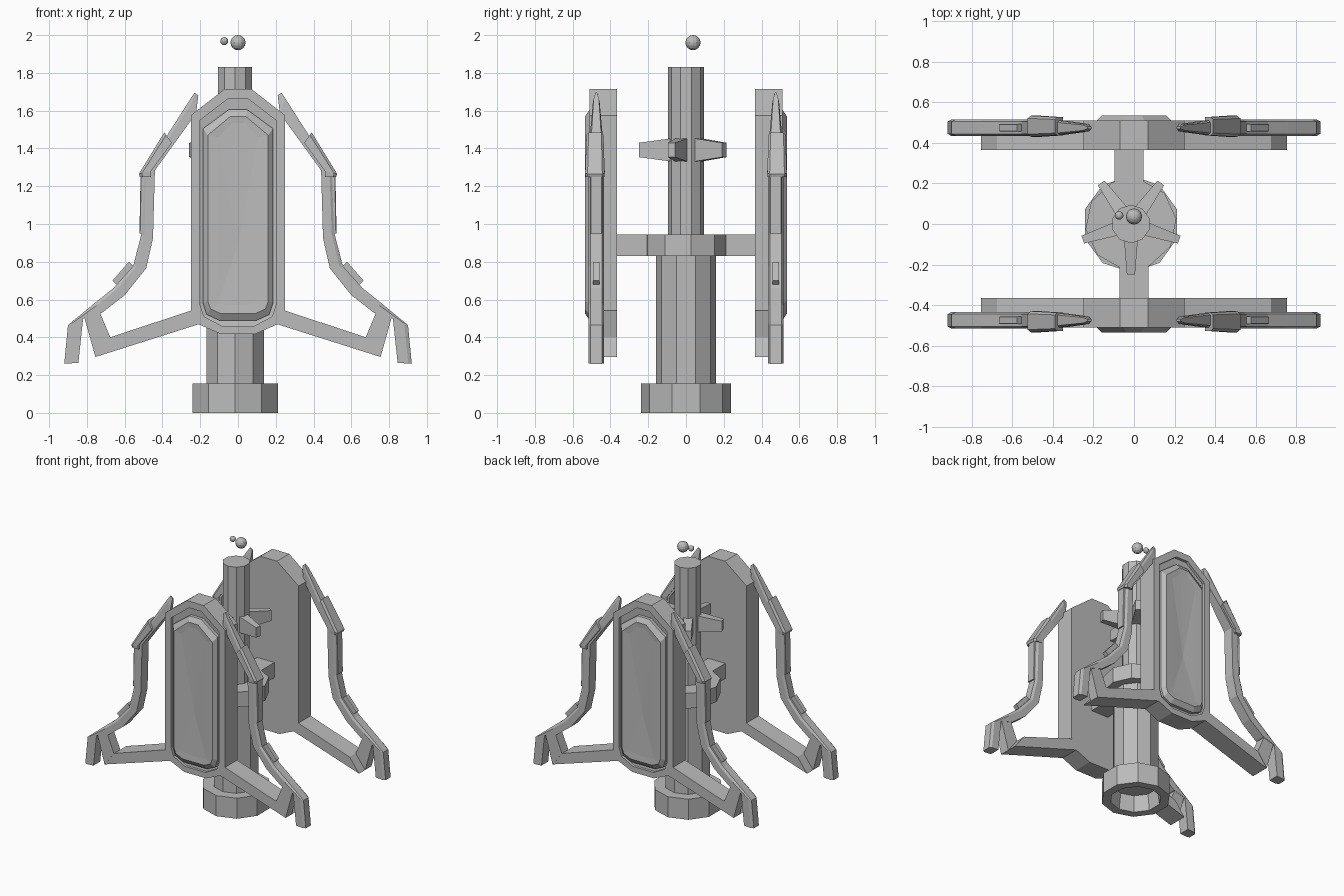
import bpy, bmesh, math
from mathutils import Vector, Matrix

if "Cube" in bpy.data.objects:
    bpy.data.objects.remove(bpy.data.objects["Cube"], do_unlink=True)

# One plain grey metal
grey = bpy.data.materials.new("grey_metal")
grey.use_nodes = True
COLOUR = (0.5, 0.5, 0.5, 1)
grey.diffuse_color = COLOUR
grey.node_tree.nodes["Principled BSDF"].inputs["Base Color"].default_value = COLOUR

AXIS = Vector((-0.015, 0.0, 0.0))


def finish(name, bm):
    bmesh.ops.recalc_face_normals(bm, faces=bm.faces)
    mesh = bpy.data.meshes.new(name)
    bm.to_mesh(mesh)
    bm.free()
    mesh.materials.append(grey)
    obj = bpy.data.objects.new(name, mesh)
    bpy.context.collection.objects.link(obj)
    return obj


def bridge(name, rings, closed=False, cap=True):
    """Skin a list of equal-length point rings."""
    bm = bmesh.new()
    loops = [[bm.verts.new(p) for p in ring] for ring in rings]
    n = len(loops[0])
    pairs = list(zip(loops, loops[1:]))
    if closed:
        pairs.append((loops[-1], loops[0]))
    for a, b in pairs:
        for i in range(n):
            j = (i + 1) % n
            bm.faces.new((a[i], a[j], b[j], b[i]))
    if cap and not closed:
        bm.faces.new(loops[0])
        bm.faces.new(loops[-1])
    return finish(name, bm)


def circle(r, z, sides=10, turn=0.0):
    return [AXIS + Vector((r * math.sin(turn + math.tau * i / sides),
                           r * math.cos(turn + math.tau * i / sides), z))
            for i in range(sides)]


def prism(name, outline, y0, y1, sx, sy):
    return bridge(name, [[(sx * x, sy * y, z) for x, z in outline] for y in (y0, y1)])


def limb(name, stations, mid, sx, sy, chamfer=0.25):
    """Loft through (outer, inner, half depth) stations, chamfered on the outside."""
    rings = []
    for outer, inner, h in stations:
        o, i = Vector(outer), Vector(inner)
        s = o.lerp(i, chamfer)
        c = h * (1 - chamfer)
        section = [(o, -c), (o, c), (s, h), (i, h), (i, -h), (s, -h)]
        rings.append([(sx * p.x, sy * (mid + d), p.y) for p, d in section])
    return bridge(name, rings)


# Central column, hollow foot and collar
bridge("base_ring", [circle(0.238, 0), circle(0.238, 0.155),
                     circle(0.155, 0.155), circle(0.175, 0)], closed=True)
bridge("lower_column", [circle(0.16, 0.12), circle(0.16, 0.84)])
bridge("collar", [circle(0.225, 0.83, turn=0.2), circle(0.225, 0.945, turn=0.2)])
bridge("upper_column", [circle(0.095, 0.94), circle(0.095, 1.83)])

# Five tapered spokes around the mast
for k in range(5):
    a = -math.pi / 2 + math.tau * k / 5
    rot = Matrix.Rotation(a, 3, 'Z')
    rings = []
    for r, w, h in ((0.05, 0.036, 0.065), (0.25, 0.02, 0.038)):
        rings.append([AXIS + rot @ Vector((r, sw * w, 1.392 + sh * h))
                      for sw, sh in ((-1, -1), (1, -1), (1, 1), (-1, 1))])
    bridge("spoke", rings)

# Floating spheres
for name, pos, r in (("large_sphere", (0, 0.037, 1.96), 0.04),
                     ("small_sphere", (-0.073, 0.042, 1.968), 0.021)):
    bm = bmesh.new()
    bmesh.ops.create_uvsphere(bm, u_segments=12, v_segments=8, radius=r,
                              matrix=Matrix.Translation(pos))
    finish(name, bm)

# Half outlines of the shield, from top centre to bottom centre, with depth
EDGE = [(0.07, 1.715), (0.25, 1.575), (0.25, 0.545), (0.222, 0.475), (0.09, 0.417)]
RIM = [(0.05, 1.665), (0.2, 1.55), (0.2, 0.57), (0.18, 0.51), (0.085, 0.46)]
ROOT = [(0.05, 1.605), (0.185, 1.505), (0.185, 0.58), (0.165, 0.52), (0.1, 0.49)]
SHOULDER = [(0.04, 1.57), (0.16, 1.47), (0.16, 0.59), (0.145, 0.55), (0.09, 0.525)]
PANEL = [(0.03, 1.535), (0.105, 1.46), (0.105, 0.6), (0.095, 0.58), (0.04, 0.57)]
LAYERS = [(EDGE, 0.365), (EDGE, 0.51), (RIM, 0.51), (RIM, 0.49), (ROOT, 0.485),
          (ROOT, 0.51), (SHOULDER, 0.534), (PANEL, 0.53)]

# Curved side limb: outer point, inner point, half depth
LIMB = [((0.92, 0.26), (0.845, 0.265), 0.04), ((0.9, 0.465), (0.82, 0.5), 0.04),
        ((0.76, 0.58), (0.72, 0.53), 0.04), ((0.66, 0.66), (0.6, 0.623), 0.04),
        ((0.555, 0.777), (0.486, 0.766), 0.04), ((0.512, 0.945), (0.45, 0.925), 0.04),
        ((0.5, 1.257), (0.44, 1.284), 0.04), ((0.386, 1.453), (0.345, 1.415), 0.036),
        ((0.25, 1.665), (0.222, 1.585), 0.018), ((0.23, 1.695), (0.21, 1.68), 0.006)]
ARMOUR = [((0.39, 1.485), (0.35, 1.43), 0.045), ((0.525, 1.265), (0.46, 1.28), 0.052),
          ((0.52, 1.25), (0.46, 1.25), 0.05)]
GUARD = [((0.516, 1.25), (0.48, 1.25), 0.032), ((0.522, 0.95), (0.48, 0.95), 0.032)]
TAB = [((0.578, 0.8), (0.545, 0.77), 0.018), ((0.665, 0.7), (0.63, 0.665), 0.018)]
STRUT = [(0.2, 0.558), (0.676, 0.4), (0.755, 0.296), (0.2, 0.472)]
UPRIGHT = [(0.676, 0.4), (0.735, 0.54), (0.815, 0.51), (0.755, 0.296)]

for sy, side in ((-1, "front"), (1, "back")):
    # Shield with raised, faceted centre
    rings = []
    for half, y in LAYERS:
        pts = half + [(-x, z) for x, z in reversed(half)]
        rings.append([(x, sy * y, z) for x, z in pts])
    shield = bridge(side + "_shield", rings)
    bm = bmesh.new()
    bm.from_mesh(shield.data)
    bm.faces.ensure_lookup_table()
    fan = bmesh.ops.poke(bm, faces=[bm.faces[-1]])
    fan["verts"][0].co = (0, sy * 0.52, 0.89)
    bm.to_mesh(shield.data)
    bm.free()

    # Beam from collar to shield
    shift = 0.0 if sy < 0 else -0.025
    beam = [(shift + sx * 0.072, z) for sx, z in
            ((-1, 0.83), (1, 0.83), (1, 0.945), (-1, 0.945))]
    prism(side + "_beam", beam, 0.1, 0.37, 1, sy)

    for sx, hand in ((1, "left"), (-1, "right")):
        tag = f"{side}_{hand}_"
        limb(tag + "limb", LIMB, 0.475, sx, sy)
        limb(tag + "armour", ARMOUR, 0.482, sx, sy)
        limb(tag + "guard", GUARD, 0.475, sx, sy, 0.1)
        limb(tag + "tab", TAB, 0.475, sx, sy, 0.1)
        prism(tag + "strut", STRUT, 0.365, 0.51, sx, sy)
        prism(tag + "upright", UPRIGHT, 0.437, 0.512, sx, sy)
